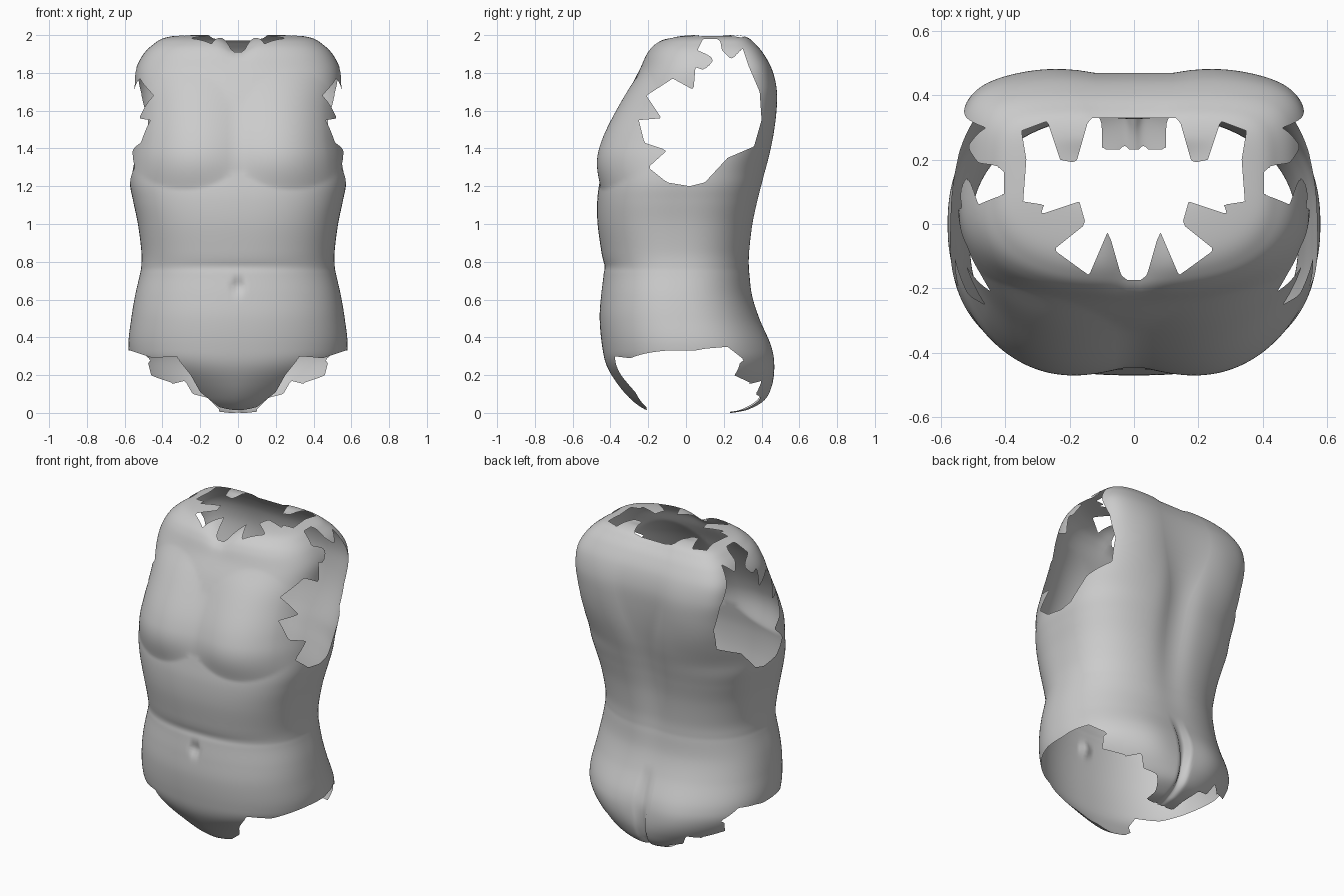
import bpy, bmesh, math

if "Cube" in bpy.data.objects:
    bpy.data.objects.remove(bpy.data.objects["Cube"])

SIDES, STEPS = 176, 8

# Body stations from bottom to top: height, half width, front y, back y
STATIONS = [
    (0.0, .1, -.16, .26), (.02, .25, -.22, .34), (.07, .38, -.29, .42),
    (.15, .49, -.36, .455), (.25, .56, -.42, .462), (.36, .58, -.445, .445),
    (.5, .565, -.457, .39), (.62, .545, -.45, .355), (.73, .52, -.437, .343),
    (.78, .512, -.435, .34), (.86, .512, -.449, .343), (1.0, .53, -.468, .36),
    (1.12, .555, -.47, .385), (1.22, .573, -.458, .41), (1.34, .57, -.435, .44),
    (1.46, .555, -.40, .46), (1.6, .545, -.345, .47), (1.72, .548, -.295, .47),
    (1.82, .54, -.245, .45), (1.9, .5, -.21, .41), (1.95, .45, -.17, .37),
    (1.985, .39, -.1, .33), (2.0, .28, .03, .27), (1.99, .14, .1, .21),
    (1.985, .01, .15, .16)]

# Torn openings, drawn as outlines in a pair of axes
ARMHOLE = [  # y, z
    (-.2, 1.3), (-.1, 1.22), (.02, 1.2), (.1, 1.22), (.22, 1.35), (.36, 1.41),
    (.4, 1.55), (.39, 1.7), (.33, 1.84), (.3, 1.93), (.24, 1.87), (.19, 1.92),
    (.18, 1.98), (.09, 1.98), (.06, 1.92), (.15, 1.88), (.14, 1.8), (.05, 1.83),
    (.04, 1.71), (-.07, 1.77), (-.21, 1.68), (-.13, 1.56), (-.25, 1.55),
    (-.22, 1.43), (-.1, 1.39)]
NECK = [  # |x|, y
    (-.1, .33), (.14, .33), (.18, .19), (.23, .2), (.27, .32), (.35, .29),
    (.335, .2), (.345, .07), (.28, .06), (.29, .03), (.17, .07), (.15, 0),
    (.25, -.08), (.14, -.16), (.08, -.02), (.04, -.16), (0, -.19), (-.1, -.19)]
GROIN = [  # y, z
    (-.38, .3), (-.3, .29), (-.1, .3), (.1, .34), (.22, .35), (.31, .28),
    (.21, .22), (.34, .16), (.3, .12), (.22, .07), (.25, -.1), (-.2, -.1),
    (-.21, .05), (-.18, .15), (-.28, .16)]
FRONT_LEG = [  # |x|, z
    (.7, .33), (.57, .33), (.42, .28), (.33, .3), (.25, .2), (.2, .11),
    (.1, .03), (.1, -.1), (.7, -.1)]
BACK_LEG = [  # |x|, z
    (.7, .34), (.57, .33), (.48, .28), (.45, .16), (.36, .15), (.28, .17),
    (.24, .1), (.16, .08), (.1, .02), (.1, -.1), (.7, -.1)]


def spline(rows, steps):
    """Smooth curve through every row."""
    out = []
    for i in range(len(rows) - 1):
        quad = [rows[min(max(i + k, 0), len(rows) - 1)] for k in (-1, 0, 1, 2)]
        for s in range(steps):
            t = s / steps
            out.append([b + t * (c - a + t * (2*a - 5*b + 4*c - d + t * (3*b - a - 3*c + d))) / 2
                        for a, b, c, d in zip(*quad)])
    out.append(list(rows[-1]))
    return out


def bell(v, centre, spread):
    return math.exp(-((v - centre) / spread) ** 2)


def power(v, p):
    return math.copysign(abs(v) ** p, v)


def ramp(v, low, high):
    t = min(1, max(0, (v - low) / (high - low)))
    return t * t * (3 - 2 * t)


def front_relief(x, z):
    """Outward swell of the chest, with belly fold and navel."""
    reach = .22 if z < 1.4 else .42
    r = math.hypot((abs(x) - .28) / .31, (z - 1.4) / reach)
    chest = .057 * max(0, 1 - r * r) ** 1.3
    fold = -.004 * bell(z, .775, .025) * bell(x, 0, .35)
    navel = -.04 * bell(x, 0, .018) * bell(z, .67, .04)
    return chest + fold + navel


def back_relief(x, z):
    """Outward swell of shoulder blades and seat, with spine and cleft."""
    ax = abs(x)
    blades = .012 * bell(ax, .26, .14) * bell(z, 1.65, .2)
    spine = -.035 * bell(x, 0, .1) * bell(z, 1.35, .55)
    seat = .018 * bell(ax, .22, .16) * bell(z, .25, .2)
    cleft = -.045 * bell(x, 0, .02) * (1 - ramp(z, .35, .55))
    return blades + spine + seat + cleft


def distance(px, py, outline):
    """Signed distance to an outline, negative inside."""
    best, inside = 9.0, False
    for (ax, ay), (bx, by) in zip(outline, outline[1:] + outline[:1]):
        ex, ey = bx - ax, by - ay
        t = ((px - ax) * ex + (py - ay) * ey) / (ex * ex + ey * ey)
        t = min(1, max(0, t))
        best = min(best, math.hypot(px - ax - t * ex, py - ay - t * ey))
        if (ay > py) != (by > py) and px < ax + ex * (py - ay) / ey:
            inside = not inside
    return -best if inside else best


def opening(co):
    """Negative where the skin is torn away."""
    x, y, z = abs(co.x), co.y, co.z
    if z > 1:
        return min(max(distance(y, z, ARMHOLE), .25 - x),
                   max(distance(x, y, NECK), 1.7 - z))
    return min(distance(y, z, GROIN),
               max(distance(x, z, FRONT_LEG), y - .1),
               max(distance(x, z, BACK_LEG), .1 - y))


# Loft the closed body, boxier at the shoulder blades, rounder below
bm = bmesh.new()
rings = []
for z, w, front, back in spline(STATIONS, STEPS):
    mid, half = (front + back) / 2, (back - front) / 2
    low = 1 - ramp(z, .08, .32)
    chest = ramp(z, .6, 1.2)
    front_box = 2.3 - .6 * low + .3 * chest
    back_box = 2.3 - .5 * low + .4 * chest + 2.6 * ramp(z, 1.25, 1.75)
    ring = []
    for k in range(SIDES):
        a = math.tau * (k + .5) / SIDES
        c, s = math.cos(a), math.sin(a)
        p = 2 / (back_box if s > 0 else front_box)
        x, y = w * power(c, p), mid + half * power(s, p)
        fade = min(1, abs(s) * 1.6)
        y += fade * (back_relief(x, z) if s > 0 else -front_relief(x, z))
        dip = .05 * bell(x, 0, .07) * bell(z, 2, .1)
        ring.append(bm.verts.new((x, y, z - dip)))
    rings.append(ring)
for low, high in zip(rings, rings[1:]):
    for k in range(SIDES):
        n = (k + 1) % SIDES
        bm.faces.new((low[k], low[n], high[n], high[k]))
bmesh.ops.triangulate(bm, faces=bm.faces[:])

# Cut the torn openings along their outlines
field = {v: opening(v.co) for v in bm.verts}
for edge in bm.edges[:]:
    a, b = edge.verts
    fa, fb = field[a], field[b]
    if fa * fb < 0:
        new = bmesh.utils.edge_split(edge, a, fa / (fa - fb))[1]
        field[new] = 0.0
for face in bm.faces[:]:
    rim = [v for v in face.verts if field[v] == 0]
    if len(rim) == 2 and len(face.verts) > 3:
        bmesh.utils.face_split(face, rim[0], rim[1])
torn = [f for f in bm.faces if sum(field[v] for v in f.verts) < 0]
bmesh.ops.delete(bm, geom=torn, context="FACES")

# Drop any loose scraps, keeping the largest connected skin
todo, pieces = set(bm.verts), []
while todo:
    stack, piece = [todo.pop()], []
    while stack:
        v = stack.pop()
        piece.append(v)
        for e in v.link_edges:
            o = e.other_vert(v)
            if o in todo:
                todo.remove(o)
                stack.append(o)
    pieces.append(piece)
pieces.sort(key=len)
for piece in pieces[:-1]:
    bmesh.ops.delete(bm, geom=piece, context="VERTS")
for f in bm.faces:
    f.smooth = True

mesh = bpy.data.meshes.new("torso_shell")
bm.to_mesh(mesh)
bm.free()
torso = bpy.data.objects.new("torso_shell", mesh)
bpy.context.collection.objects.link(torso)

# Plain grey skin
grey = bpy.data.materials.new("plain_grey")
grey.use_nodes = True
grey.diffuse_color = (.6, .6, .6, 1)
grey.node_tree.nodes["Principled BSDF"].inputs["Base Color"].default_value = (.6, .6, .6, 1)
mesh.materials.append(grey)
